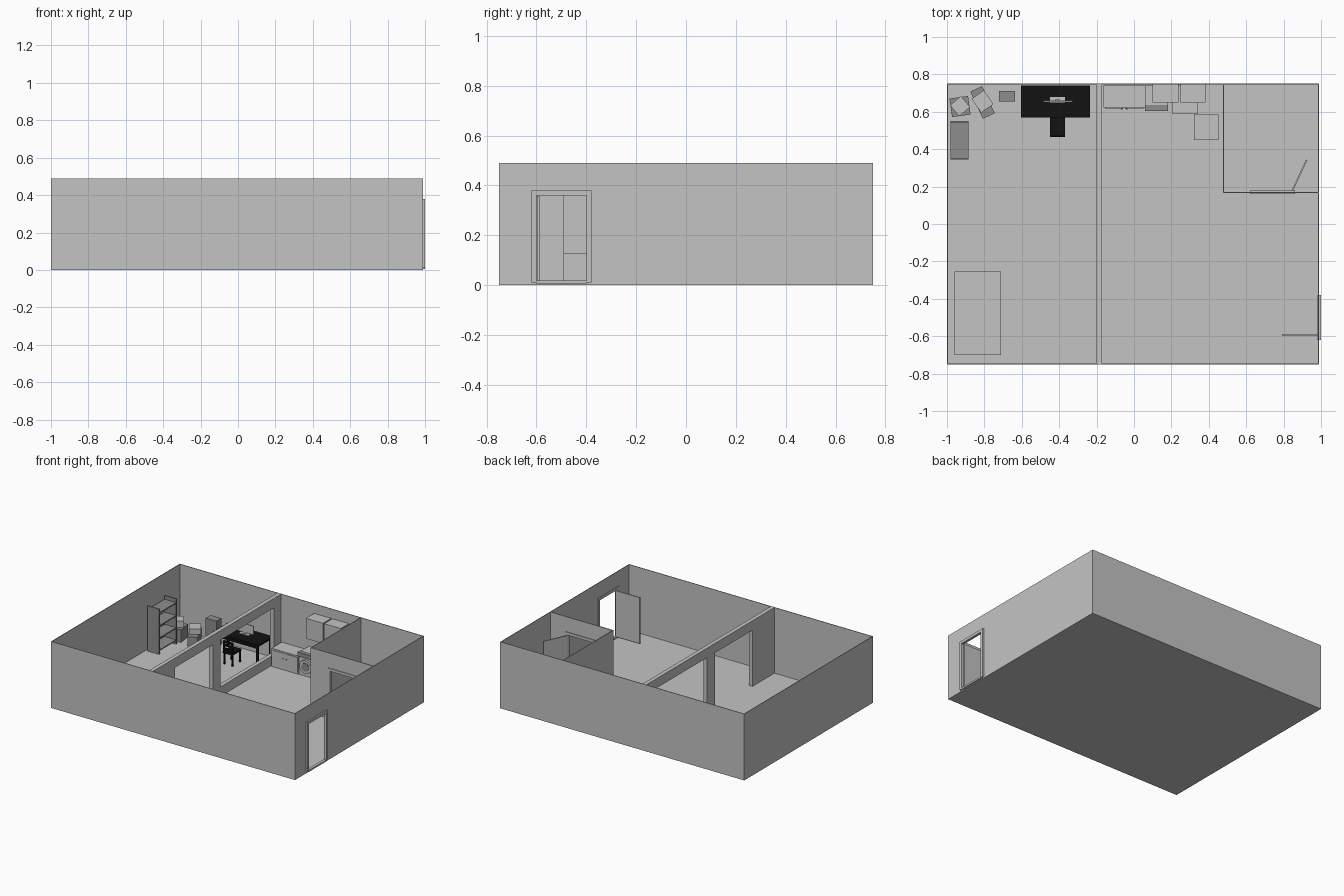
import bpy, bmesh, math
from mathutils import Matrix, Vector


def material(name, v):
    m = bpy.data.materials.new(name)
    m.diffuse_color = (v, v, v, 1)
    return m


LIGHT = material("light_grey", 0.55)
DARK = material("dark_grey", 0.27)
BLACK = material("black", 0.006)


def finish(name, bm, mat, loc=(0, 0, 0), rot=0):
    me = bpy.data.meshes.new(name)
    bm.to_mesh(me)
    bm.free()
    me.materials.append(mat)
    ob = bpy.data.objects.new(name, me)
    ob.location = loc
    ob.rotation_euler.z = rot
    bpy.context.collection.objects.link(ob)
    return ob


def boxes(name, mat, *items, loc=(0, 0, 0), rot=0):
    """One object from boxes given as (x0, x1, y0, y1, z0, z1)."""
    bm = bmesh.new()
    for x0, x1, y0, y1, z0, z1 in items:
        c = Vector(((x0 + x1) / 2, (y0 + y1) / 2, (z0 + z1) / 2))
        s = Matrix.Diagonal((x1 - x0, y1 - y0, z1 - z0, 1))
        bmesh.ops.create_cube(bm, size=1, matrix=Matrix.Translation(c) @ s)
    return finish(name, bm, mat, loc, rot)


def wall(name, axis, lo, hi, start, end, openings=(), top=0.49):
    """Wall along an axis with openings given as (start, end, sill, head)."""
    parts, p = [], start
    for a, b, sill, head in openings:
        parts += [(p, a, 0, top), (a, b, head, top)]
        if sill > 0:
            parts.append((a, b, 0, sill))
        p = b
    parts.append((p, end, 0, top))
    if axis == 'x':
        return boxes(name, LIGHT, *[(a, b, lo, hi, c, d) for a, b, c, d in parts])
    return boxes(name, LIGHT, *[(lo, hi, a, b, c, d) for a, b, c, d in parts])


def disc(name, mat, x, y, z, r, depth):
    """Round part facing the front."""
    bm = bmesh.new()
    bmesh.ops.create_cone(bm, cap_ends=True, segments=24, radius1=r, radius2=r, depth=depth,
                          matrix=Matrix.Translation((x, y, z)) @ Matrix.Rotation(math.pi / 2, 4, 'X'))
    return finish(name, bm, mat)


def legs(x0, x1, y0, y1, z, t):
    return [(x, x + t, y, y + t, 0, z) for x in (x0, x1 - t) for y in (y0, y1 - t)]


# floor and walls
T = 0.005
boxes("floor", LIGHT, (-1, 0.99, -0.75, 0.75, 0, 0.006))
wall("front_wall", 'x', -0.75, -0.75 + T, -1, 0.99)
wall("back_wall", 'x', 0.75 - T, 0.75, -1, 0.99)
wall("left_wall", 'y', -1, -1 + T, -0.75, 0.75)
wall("right_wall", 'y', 0.99 - T, 0.99, -0.75, 0.75, [(-0.6, -0.4, 0.015, 0.36)])
wall("divider_wall", 'y', -0.2, -0.17, -0.745, 0.745,
     [(-0.49, -0.05, 0, 0.42), (0.04, 0.66, 0.075, 0.42)])
wall("small_room_side_wall", 'y', 0.476, 0.482, 0.165, 0.745)
wall("small_room_front_wall", 'x', 0.165, 0.172, 0.476, 0.985, [(0.64, 0.84, 0.015, 0.36)])

# door frames and open doors
boxes("entry_door_frame", LIGHT,
      (0.98, 1, -0.62, -0.6, 0.01, 0.38), (0.98, 1, -0.4, -0.38, 0.01, 0.38),
      (0.98, 1, -0.6, -0.4, 0.36, 0.38), (0.98, 1, -0.6, -0.4, 0.006, 0.018))
boxes("entry_door", LIGHT, (0.79, 0.985, -0.597, -0.588, 0.018, 0.357))
boxes("inner_door_frame", LIGHT,
      (0.62, 0.64, 0.16, 0.178, 0.01, 0.38), (0.84, 0.86, 0.16, 0.178, 0.01, 0.38),
      (0.64, 0.84, 0.16, 0.178, 0.36, 0.38), (0.64, 0.84, 0.16, 0.178, 0.006, 0.018))
boxes("inner_door", LIGHT, (0, 0.185, -0.004, 0.004, 0.018, 0.357),
      loc=(0.845, 0.175, 0), rot=math.radians(65))

# bed
boxes("bed", LIGHT, (-0.96, -0.71, -0.70, -0.255, 0.006, 0.13))

# desk, monitor and chair
boxes("desk", BLACK, (-0.605, -0.235, 0.57, 0.74, 0.148, 0.162),
      (-0.595, -0.245, 0.578, 0.586, 0.128, 0.148), (-0.595, -0.245, 0.724, 0.732, 0.128, 0.148),
      *legs(-0.6, -0.24, 0.575, 0.735, 0.148, 0.014))
boxes("monitor", LIGHT, (-0.45, -0.37, 0.65, 0.68, 0.162, 0.167),
      (-0.42, -0.40, 0.66, 0.668, 0.167, 0.2), (-0.485, -0.33, 0.653, 0.659, 0.18, 0.245))
boxes("chair", BLACK, (-0.45, -0.37, 0.465, 0.57, 0.088, 0.1),
      *legs(-0.448, -0.372, 0.468, 0.565, 0.09, 0.01),
      (-0.448, -0.438, 0.466, 0.476, 0.1, 0.18), (-0.382, -0.372, 0.466, 0.476, 0.1, 0.18),
      *[(-0.438, -0.382, 0.468, 0.474, z, z + 0.014) for z in (0.115, 0.14, 0.166)])

# shelf unit open to the right
boxes("shelf_unit", DARK, (-0.98, -0.885, 0.345, 0.353, 0.006, 0.34),
      (-0.98, -0.885, 0.543, 0.551, 0.006, 0.34),
      *[(-0.98, -0.885, 0.353, 0.543, z, z + 0.008) for z in (0.03, 0.12, 0.21, 0.305)])

# small cabinet
boxes("small_cabinet", DARK, (-0.722, -0.635, 0.655, 0.712, 0.006, 0.2))

# stored boxes in the corner
boxes("corner_box", DARK, (-0.05, 0.05, -0.05, 0.05, 0.006, 0.1),
      loc=(-0.93, 0.628, 0), rot=math.radians(8))
boxes("corner_box_top", LIGHT, (-0.038, 0.038, -0.038, 0.038, 0.1, 0.15),
      loc=(-0.93, 0.63, 0), rot=math.radians(40))
boxes("long_box", DARK, (-0.035, 0.035, -0.08, 0.08, 0.006, 0.075),
      loc=(-0.81, 0.65, 0), rot=math.radians(25))
boxes("long_box_top", LIGHT, (-0.04, 0.04, -0.045, 0.045, 0.075, 0.115),
      loc=(-0.81, 0.655, 0), rot=math.radians(35))

# kitchen lower and upper cabinets
boxes("kitchen_counter", LIGHT, (-0.162, 0.058, 0.622, 0.74, 0.006, 0.14))
boxes("counter_doors", LIGHT, (-0.155, -0.055, 0.618, 0.622, 0.02, 0.13),
      (-0.049, 0.052, 0.618, 0.622, 0.02, 0.13))
for x in (-0.066, -0.038):
    disc("counter_knob", DARK, x, 0.615, 0.09, 0.004, 0.006)
boxes("upper_cabinets", LIGHT, (0.1, 0.238, 0.65, 0.745, 0.27, 0.42),
      (0.248, 0.383, 0.65, 0.745, 0.27, 0.42))

# washing machine
boxes("washing_machine", LIGHT, (0.06, 0.182, 0.625, 0.74, 0.006, 0.17))
boxes("washing_machine_panel", DARK, (0.06, 0.182, 0.605, 0.635, 0.148, 0.178))
disc("washing_machine_door", LIGHT, 0.121, 0.617, 0.08, 0.048, 0.016)
disc("washing_machine_window", DARK, 0.121, 0.608, 0.08, 0.03, 0.004)

# low units beside the small room
boxes("corner_unit", LIGHT, (0.206, 0.34, 0.588, 0.74, 0.006, 0.15))
boxes("side_unit", LIGHT, (0.32, 0.453, 0.45, 0.586, 0.006, 0.17))
